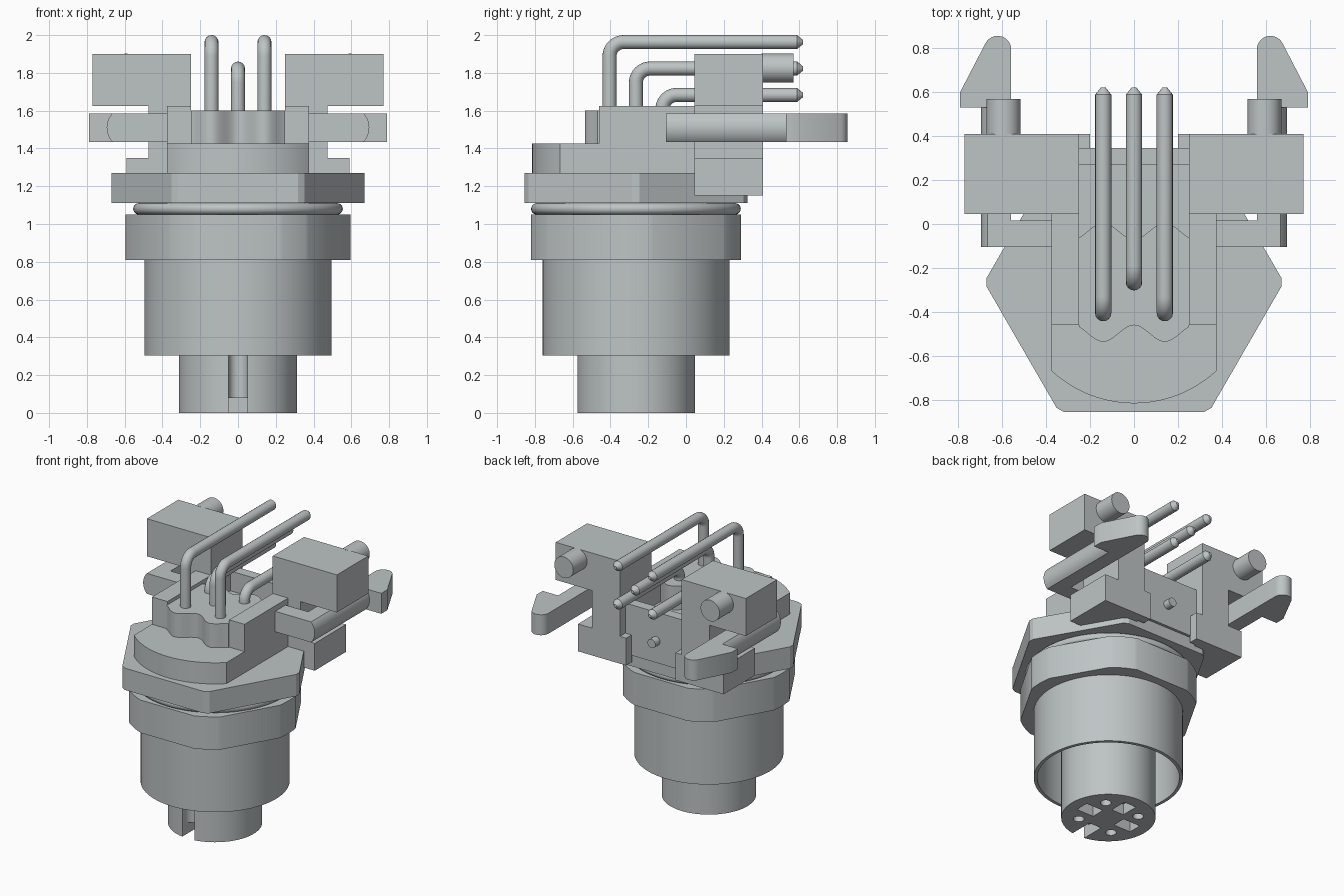
import bpy, bmesh, math
from mathutils import Vector

cube = bpy.data.objects.get("Cube")
if cube:
    bpy.data.objects.remove(cube, do_unlink=True)

CY = -0.265  # y of the connector axis

grey = bpy.data.materials.new("light_grey")
grey.use_nodes = True
COL = (0.515, 0.552, 0.558, 1)
grey.diffuse_color = COL
grey.node_tree.nodes["Principled BSDF"].inputs["Base Color"].default_value = COL


def activate(ob):
    bpy.ops.object.select_all(action='DESELECT')
    ob.select_set(True)
    bpy.context.view_layer.objects.active = ob


def finish(name, bm):
    bmesh.ops.recalc_face_normals(bm, faces=bm.faces)
    me = bpy.data.meshes.new(name)
    bm.to_mesh(me)
    bm.free()
    me.materials.append(grey)
    ob = bpy.data.objects.new(name, me)
    bpy.context.collection.objects.link(ob)
    activate(ob)
    bpy.ops.object.shade_smooth_by_angle(angle=math.radians(28))
    return ob


def prism(name, pts, lo, hi, axis='z'):
    """Extrude a 2D outline along z (points are x, y) or y (points are x, z)."""
    bm = bmesh.new()
    put = (lambda p: (p[0], p[1], lo)) if axis == 'z' else (lambda p: (p[0], lo, p[1]))
    face = bm.faces.new([bm.verts.new(put(p)) for p in pts])
    out = bmesh.ops.extrude_face_region(bm, geom=[face])
    step = Vector((0, 0, hi - lo)) if axis == 'z' else Vector((0, hi - lo, 0))
    bmesh.ops.translate(bm, vec=step, verts=[g for g in out['geom'] if isinstance(g, bmesh.types.BMVert)])
    return finish(name, bm)


def rect(x0, x1, y0, y1):
    return [(x0, y0), (x1, y0), (x1, y1), (x0, y1)]


def arc(cx, cy, r, a0, a1, n):
    return [(cx + r * math.cos(math.radians(a0 + (a1 - a0) * i / n)),
             cy + r * math.sin(math.radians(a0 + (a1 - a0) * i / n))) for i in range(n + 1)]


def circle(cx, cy, r, n=64):
    return arc(cx, cy, r, 0, 360, n)[:-1]


def lathe(name, profile, closed=True, n=96):
    """Spin an r, z profile around the connector axis."""
    bm = bmesh.new()
    rings = [[bm.verts.new((x, y, z)) for x, y in circle(0, CY, r, n)] for r, z in profile]
    for a, b in zip(rings, rings[1:] + rings[:1]):
        for i in range(n):
            j = (i + 1) % n
            bm.faces.new((a[i], a[j], b[j], b[i]))
    return finish(name, bm)


def clipped_hex(apothem, radius):
    """Hexagon with flats facing front and back, its corners turned down to a radius."""
    half = math.degrees(math.acos(apothem / radius))
    pts = []
    for k in range(6):
        pts += arc(0, CY, radius, 30 + 60 * k + half, 90 + 60 * k - half, 8)
    return pts


def cut(ob, cutters):
    for c in cutters:
        c.hide_render = True
        m = ob.modifiers.new("cut", 'BOOLEAN')
        m.object, m.operation, m.solver = c, 'DIFFERENCE', 'EXACT'
        activate(ob)
        bpy.ops.object.modifier_apply(modifier=m.name)
        bpy.data.objects.remove(c, do_unlink=True)
    activate(ob)
    bpy.ops.object.shade_smooth_by_angle(angle=math.radians(28))


# Hollow sleeve with the contact core inside it
lathe("sleeve", [(0.495, 0.305), (0.495, 0.82), (0.30, 0.82), (0.30, 0.78), (0.472, 0.78), (0.472, 0.305)])
core = prism("contact_core", circle(0, CY, 0.313, 96), 0, 0.80)
cutters = [prism("key_cut", arc(0, -0.54, 0.05, 180, 0, 12) + [(0.05, -0.65), (-0.05, -0.65)], -0.1, 0.306)]
cutters.append(prism("slot_cut", rect(-0.05, 0.05, -0.65, -0.40), -0.1, 0.08))
cutters.append(prism("slot_cut", rect(-0.05, 0.05, -0.17, -0.04), -0.1, 0.08))
cutters += [prism("slot_cut", rect(x - 0.07, x + 0.07, CY - 0.05, CY + 0.05), -0.1, 0.08)
            for x in (-0.16, 0.16)]
cutters += [prism("hole_cut", circle(x, CY + y, 0.036, 24), -0.1, 0.12)
            for x in (-0.14, 0.14) for y in (-0.14, 0.14)]
cut(core, cutters)

# Nut, sealing ring and mounting flange
prism("nut", clipped_hex(0.555, 0.595), 0.81, 1.05)
prism("seal_seat", circle(0, CY, 0.515, 96), 1.04, 1.12)
lathe("sealing_ring", circle(0.525, 1.08, 0.03, 20))
prism("flange", clipped_hex(0.59, 0.67), 1.11, 1.27)

# Housing: round-fronted deck, back plate with a small knob, lobed insert
edge = math.degrees(math.acos(0.375 / 0.55))
prism("housing_deck", arc(0, CY, 0.55, 180 + edge, 360 - edge, 40) + [(0.375, 0.30), (-0.375, 0.30)], 1.27, 1.425)
prism("back_plate", rect(-0.26, 0.26, 0.27, 0.345), 1.20, 1.57)
prism("back_knob", circle(0, 1.36, 0.032, 24), 0.33, 0.40, 'y')


def lobe(x):
    return 0.2325 - 0.0375 * math.cos(2 * math.pi * x / 0.28)


xs = [-0.25 + 0.5 * i / 40 for i in range(41)]
prism("lobed_insert", [(x, CY - lobe(x)) for x in xs] + [(x, CY + lobe(x)) for x in reversed(xs)], 1.42, 1.60)

# Parts repeated on both sides
for s, side in ((1, "left"), (-1, "right")):
    def m(pts):
        return [(s * a, b) for a, b in pts]

    prism(side + "_wall", m(rect(0.25, 0.375, -0.46, 0.06)), 1.42, 1.625)
    # Stepped bracket seen from the front as one outline
    prism(side + "_bracket", m([(0.25, 1.15), (0.59, 1.15), (0.59, 1.35), (0.475, 1.35), (0.475, 1.625),
                                (0.77, 1.625), (0.77, 1.90), (0.25, 1.90)]), 0.045, 0.408, 'y')
    prism(side + "_rib", m(rect(0.20, 0.26, 0.34, 0.408)), 1.15, 1.35)
    prism(side + "_peg", m(circle(0.593, 1.825, 0.077, 40)), 0.40, 0.568, 'y')
    # Latch: cross arm, spring bar with a bulging outer side, hook
    bulge = math.degrees(math.asin(0.075 / 0.11))
    bar = arc(0.585, 1.51, 0.11, -bulge, bulge, 14)
    prism(side + "_latch_arm", m(bar + [(0.37, 1.585), (0.37, 1.435)]), -0.105, 0.015, 'y')
    prism(side + "_latch_bar", m(bar + [(0.558, 1.585), (0.558, 1.435)]), 0.0, 0.54, 'y')
    prism(side + "_latch_hook", m([(0.558, 0.53), (0.79, 0.53), (0.79, 0.60)]
                                  + arc(0.62, 0.793, 0.062, 25, 180, 16)), 1.435, 1.585)

# Bent contact pins with tapered tips
BEND = 0.075


def pin(name, x, y, z):
    path = [(y, 1.40)]
    path += arc(y + BEND, z - BEND, BEND, 180, 90, 10)
    path += [(0.58, z), (0.588, z), (0.62, z)]
    cu = bpy.data.curves.new(name, 'CURVE')
    cu.dimensions, cu.bevel_depth, cu.bevel_resolution, cu.use_fill_caps = '3D', 0.037, 6, True
    sp = cu.splines.new('POLY')
    sp.points.add(len(path) - 1)
    for p, (py, pz) in zip(sp.points, path):
        p.co = (x, py, pz, 1)
    sp.points[-1].radius = 0.3
    cu.materials.append(grey)
    ob = bpy.data.objects.new(name, cu)
    bpy.context.collection.objects.link(ob)
    activate(ob)
    bpy.ops.object.convert(target='MESH')
    bpy.ops.object.shade_smooth_by_angle(angle=math.radians(28))


for s, side in ((1, "left"), (-1, "right")):
    pin(side + "_upper_pin", s * 0.14, -0.405, 1.963)
    pin(side + "_lower_pin", s * 0.14, -0.125, 1.683)
pin("middle_pin", 0, CY, 1.823)
